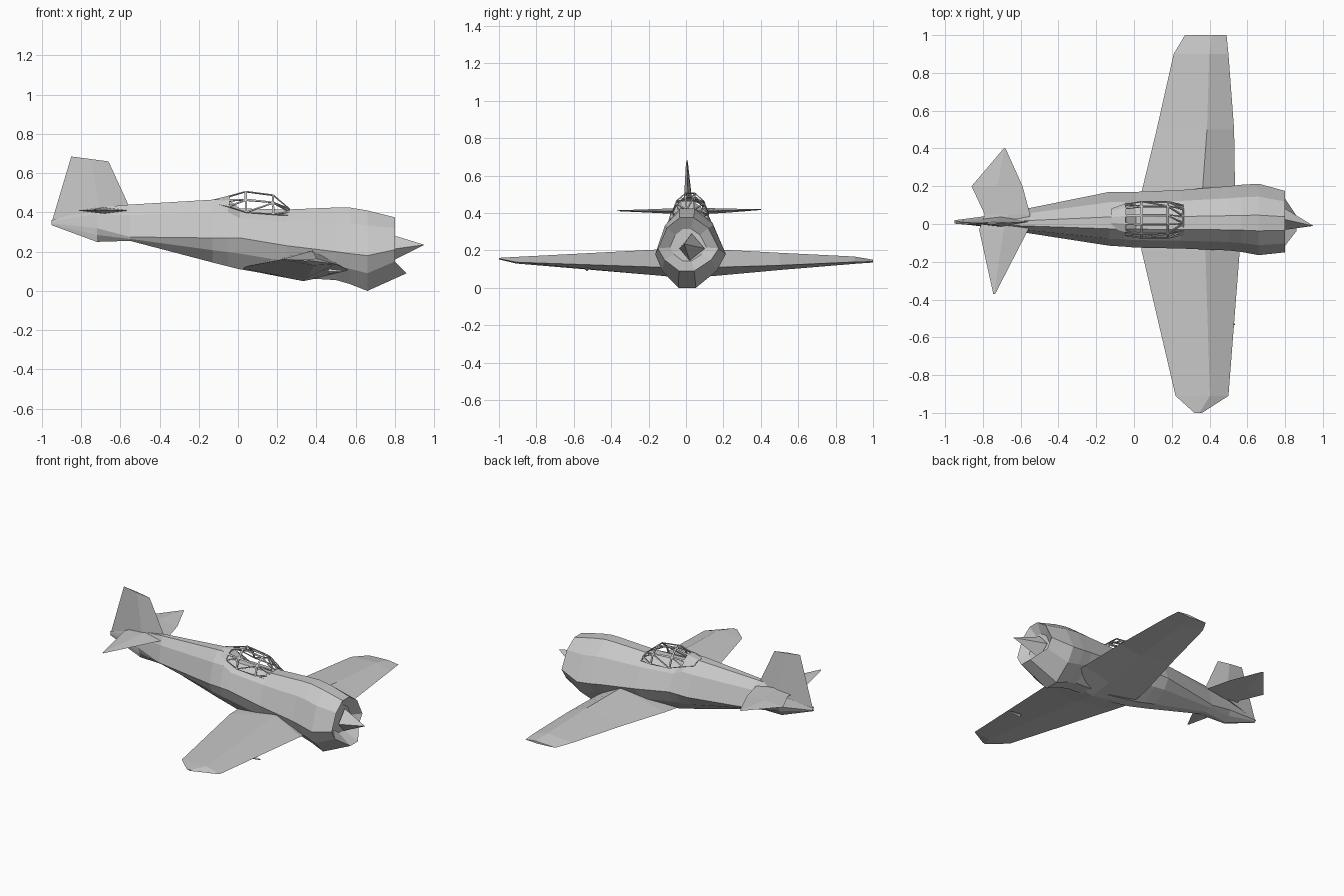
import bpy, bmesh

grey = bpy.data.materials.new("plain_grey")
grey.diffuse_color = (0.58, 0.58, 0.58, 1)


def finish(name, bm, recalc=True):
    if recalc:
        bmesh.ops.recalc_face_normals(bm, faces=bm.faces[:])
    me = bpy.data.meshes.new(name)
    bm.to_mesh(me)
    bm.free()
    me.materials.append(grey)
    ob = bpy.data.objects.new(name, me)
    bpy.context.collection.objects.link(ob)
    return ob


def skin(bm, rings, closed=True):
    vs = [[bm.verts.new(p) for p in r] for r in rings]
    n = len(vs[0])
    for a, b in zip(vs, vs[1:]):
        for i in range(n if closed else n - 1):
            j = (i + 1) % n
            bm.faces.new((a[i], a[j], b[j], b[i]))
    return vs


def loft(name, rings):
    bm = bmesh.new()
    vs = skin(bm, rings)
    bm.faces.new(vs[0])
    bm.faces.new(vs[-1])
    return finish(name, bm)


# Fuselage: ten-sided sections along x
def section(x, top, bot, mid, yp, yn, lip=0.0):
    half = [(0.22, top), (0.68, mid + 0.67 * (top - mid)), (1, mid),
            (0.77, mid + 0.5 * (bot - mid)), (0.25, bot)]
    right = [(x + (lip if i == 4 else 0), yp * f, z) for i, (f, z) in enumerate(half)]
    left = [(x + (lip if i == 4 else 0), yn * f, z) for i, (f, z) in enumerate(half)]
    return right + left[::-1]


hull = [section(*s) for s in (
    (-0.95, 0.36, 0.335, 0.345, 0.02, 0.008),
    (-0.72, 0.425, 0.25, 0.32, 0.05, -0.025),
    (-0.55, 0.44, 0.255, 0.275, 0.085, -0.05),
    (-0.13, 0.465, 0.145, 0.27, 0.17, -0.115),
    (-0.05, 0.465, 0.125, 0.27, 0.17, -0.12),
    (0.01, 0.42, 0.11, 0.27, 0.17, -0.125),
    (0.25, 0.415, 0.07, 0.23, 0.18, -0.13),
    (0.50, 0.425, 0.055, 0.20, 0.20, -0.14),
    (0.57, 0.425, 0.035, 0.19, 0.208, -0.148),
    (0.66, 0.41, 0.0, 0.18, 0.213, -0.165),
    (0.80, 0.375, 0.09, 0.21, 0.175, -0.15, 0.06))]
# recessed nose opening
hull.append([(0.76, 0.01 + (y - 0.01) * 0.6, 0.225 + (z - 0.225) * 0.6)
             for x, y, z in hull[-1]])
loft("fuselage", hull)

# Propeller spinner
bm = bmesh.new()
base = [bm.verts.new((0.77, y, z)) for y, z in
        ((-0.035, 0.21), (0.03, 0.29), (0.1, 0.21), (0.02, 0.145))]
tip = bm.verts.new((0.95, -0.01, 0.235))
bm.faces.new(base)
for i in range(4):
    bm.faces.new((base[i], base[(i + 1) % 4], tip))
finish("spinner", bm)

# Main wing: diamond sections from tip to tip
loft("wing", [[(te, y, zte), (te + 0.65 * (le - te), y, zt), (le, y, zle),
               (te + 0.6 * (le - te), y, zb)]
              for y, te, le, zte, zle, zt, zb in (
    (-1.0, 0.32, 0.36, 0.158, 0.155, 0.16, 0.152),
    (-0.91, 0.22, 0.50, 0.16, 0.137, 0.165, 0.13),
    (-0.14, 0.04, 0.56, 0.125, 0.11, 0.205, 0.065),
    (0.0, 0.02, 0.54, 0.11, 0.09, 0.20, 0.05),
    (0.17, 0.04, 0.535, 0.125, 0.11, 0.205, 0.065),
    (0.50, 0.12, 0.53, 0.14, 0.12, 0.187, 0.095),
    (0.90, 0.21, 0.50, 0.155, 0.138, 0.167, 0.128),
    (1.0, 0.27, 0.49, 0.143, 0.14, 0.15, 0.135))])

# Small probe on the leading edge
loft("wing_probe", [[(x, -0.53 + dy * r, 0.1 + dz * r)
                     for dy, dz in ((1, 0), (0, 1), (-1, 0), (0, -1))]
                    for x, r in ((0.46, 0.012), (0.535, 0.004))])

# Tailplane
loft("tailplane", [[(te, y, z), ((te + le) / 2, y, z + t), (le, y, z),
                    ((te + le) / 2, y, z - t)]
                   for y, te, le, z, t in (
    (-0.37, -0.745, -0.735, 0.412, 0.002),
    (-0.03, -0.82, -0.56, 0.41, 0.016),
    (0.05, -0.79, -0.55, 0.41, 0.018),
    (0.20, -0.86, -0.59, 0.412, 0.012),
    (0.40, -0.69, -0.68, 0.418, 0.002))])

# Tail fin
loft("tail_fin", [
    [(-0.95, 0.012, 0.35), (-0.70, 0.04, 0.40), (-0.55, 0.012, 0.42), (-0.70, -0.015, 0.40)],
    [(-0.85, 0.006, 0.685), (-0.75, 0.01, 0.672), (-0.66, 0.006, 0.66), (-0.75, 0.0, 0.672)]])

# Canopy frame: faceted hood with the panes cut out
def arch(x, base, top, w, c=0.022):
    return [(x, c + w * f, base + (top - base) * h)
            for f, h in ((-1, 0), (-0.75, 0.6), (-0.25, 1), (0.25, 1), (0.75, 0.6), (1, 0))]


bm = bmesh.new()
skin(bm, [arch(-0.12, 0.445, 0.467, 0.06), arch(-0.05, 0.43, 0.485, 0.085),
          arch(0.04, 0.40, 0.51, 0.10), arch(0.18, 0.39, 0.492, 0.10),
          arch(0.265, 0.385, 0.42, 0.08)], closed=False)
bmesh.ops.recalc_face_normals(bm, faces=bm.faces[:])
panes = [f for f in bm.faces if f.calc_center_median().x > -0.07]
bmesh.ops.triangulate(bm, faces=[f for f in panes if f.calc_center_median().z < 0.47])
panes = [f for f in bm.faces if f.calc_center_median().x > -0.07]
bmesh.ops.inset_individual(bm, faces=panes, thickness=0.009, depth=0.0)
bmesh.ops.delete(bm, geom=panes, context='FACES')
canopy = finish("canopy_frame", bm, recalc=False)
mod = canopy.modifiers.new("frame_depth", 'SOLIDIFY')
mod.thickness = 0.006
